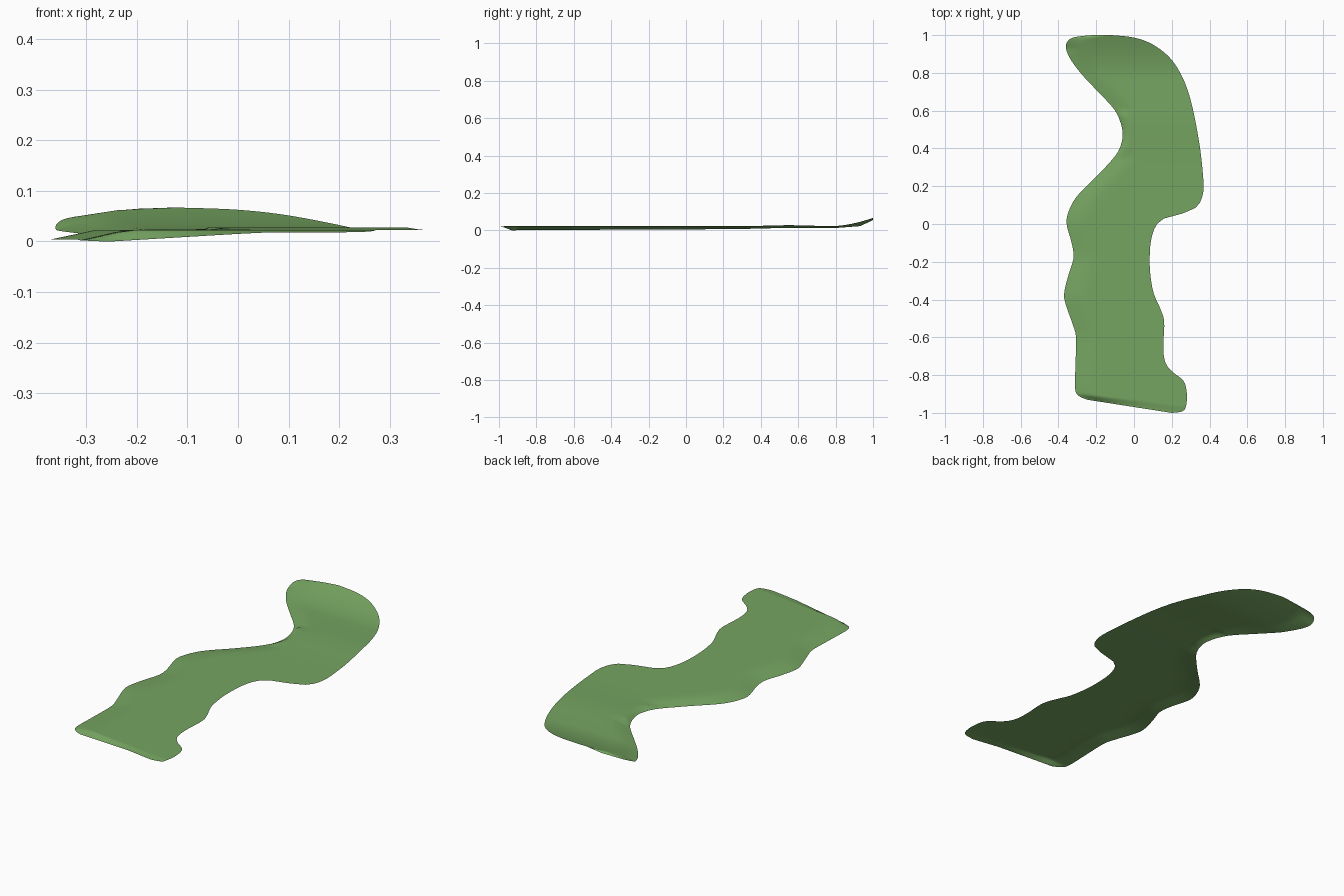
import bpy, bmesh, math
from mathutils import Vector

if "Cube" in bpy.data.objects:
    bpy.data.objects.remove(bpy.data.objects["Cube"])

# Side outlines seen from above, front to back
LEFT = [(-.25, -.93), (-.295, -.908), (-.312, -.87), (-.31, -.75), (-.307, -.6),
        (-.325, -.53), (-.36, -.43), (-.37, -.37), (-.35, -.28), (-.32, -.18),
        (-.33, -.1), (-.357, 0), (-.345, .07), (-.3, .15), (-.2, .25), (-.1, .36),
        (-.066, .43), (-.062, .5), (-.1, .6), (-.2, .71), (-.275, .79),
        (-.335, .87), (-.36, .93), (-.35, .97), (-.31, .99), (-.22, 1)]
RIGHT = [(.2, -1), (.255, -.992), (.275, -.965), (.28, -.9), (.262, -.83), (.2, -.78),
         (.165, -.73), (.155, -.65), (.16, -.52), (.14, -.45), (.105, -.37),
         (.088, -.28), (.083, -.2), (.088, -.1), (.11, -.02), (.15, .025),
         (.22, .045), (.31, .075), (.35, .115), (.368, .18), (.365, .26), (.35, .4),
         (.32, .57), (.29, .69), (.25, .79), (.19, .88), (.1, .95), (0, .987), (-.12, 1)]
# Height of the drooping left edge along y
EDGE_Z = [(-1, 0), (-.9, .004), (-.4, .006), (.05, .008), (.3, .01), (.5, .015),
          (.8, .015), (.93, .025), (.985, .05), (1, .058)]


def smooth(pts, n=6):
    """Catmull-Rom curve through the points."""
    out = []
    p = [Vector(q) for q in [pts[0]] + pts + [pts[-1]]]
    for a, b, c, d in zip(p, p[1:], p[2:], p[3:]):
        for k in range(n):
            t = k / n
            out.append(.5 * (2 * b + (c - a) * t + (2 * a - 5 * b + 4 * c - d) * t * t
                             + (3 * b - a - 3 * c + d) * t ** 3))
    return out + [p[-1]]


def lerp_table(table, v, key, val):
    for a, b in zip(table, table[1:]):
        if v <= b[key]:
            f = (v - a[key]) / max(b[key] - a[key], 1e-9)
            return a[val] + (b[val] - a[val]) * min(max(f, 0), 1)
    return table[-1][val]


def height(x, y, d, front):
    """Flat sheet, curled-up back end, drooping left side and front lip."""
    u = max(0, (y - .78) / .22)
    z = .025 + .044 * min(u, 1) ** 1.7
    z += .005 * math.exp(-((y - .55) / .15) ** 2)
    width = .03 if .38 < y < .58 else .09
    k = max(0, 1 - d / width)
    z += (min(z, lerp_table(EDGE_Z, y, 0, 1)) - z) * k
    lip = max(0, 1 - front / .03)
    lip_z = .002 + .018 * min(max((x + .25) / .3, 0), 1)
    return z + (min(z, lip_z) - z) * lip


# Winding sheet
left, right = smooth(LEFT), smooth(RIGHT)
ROWS = 110
COLS = [0, .03, .07, .12, .18, .26, .38, .52, .68, .84, .94, 1]
bm = bmesh.new()
grid = []
for i in range(ROWS + 1):
    s = (1 - math.cos(math.pi * i / ROWS)) / 2
    yl, yr = -.93 + 1.93 * s, -1 + 2 * s
    xl, xr = lerp_table(left, yl, 1, 0), lerp_table(right, yr, 1, 0)
    row = []
    for t in COLS:
        x, y = xl + (xr - xl) * t, yl + (yr - yl) * t
        row.append(bm.verts.new((x, y, height(x, y, x - xl, 1.95 * s))))
    grid.append(row)
for r0, r1 in zip(grid, grid[1:]):
    for j in range(len(COLS) - 1):
        bm.faces.new((r0[j], r0[j + 1], r1[j + 1], r1[j]))
low = min(v.co.z for v in bm.verts)
for v in bm.verts:
    v.co.z -= low
me = bpy.data.meshes.new("winding_sheet")
bm.to_mesh(me)
bm.free()
me.shade_smooth()
sheet = bpy.data.objects.new("winding_sheet", me)
bpy.context.collection.objects.link(sheet)

green = bpy.data.materials.new("leaf green")
green.diffuse_color = (.18, .375, .12, 1)
green.use_nodes = True
green.node_tree.nodes["Principled BSDF"].inputs["Base Color"].default_value = green.diffuse_color
me.materials.append(green)
